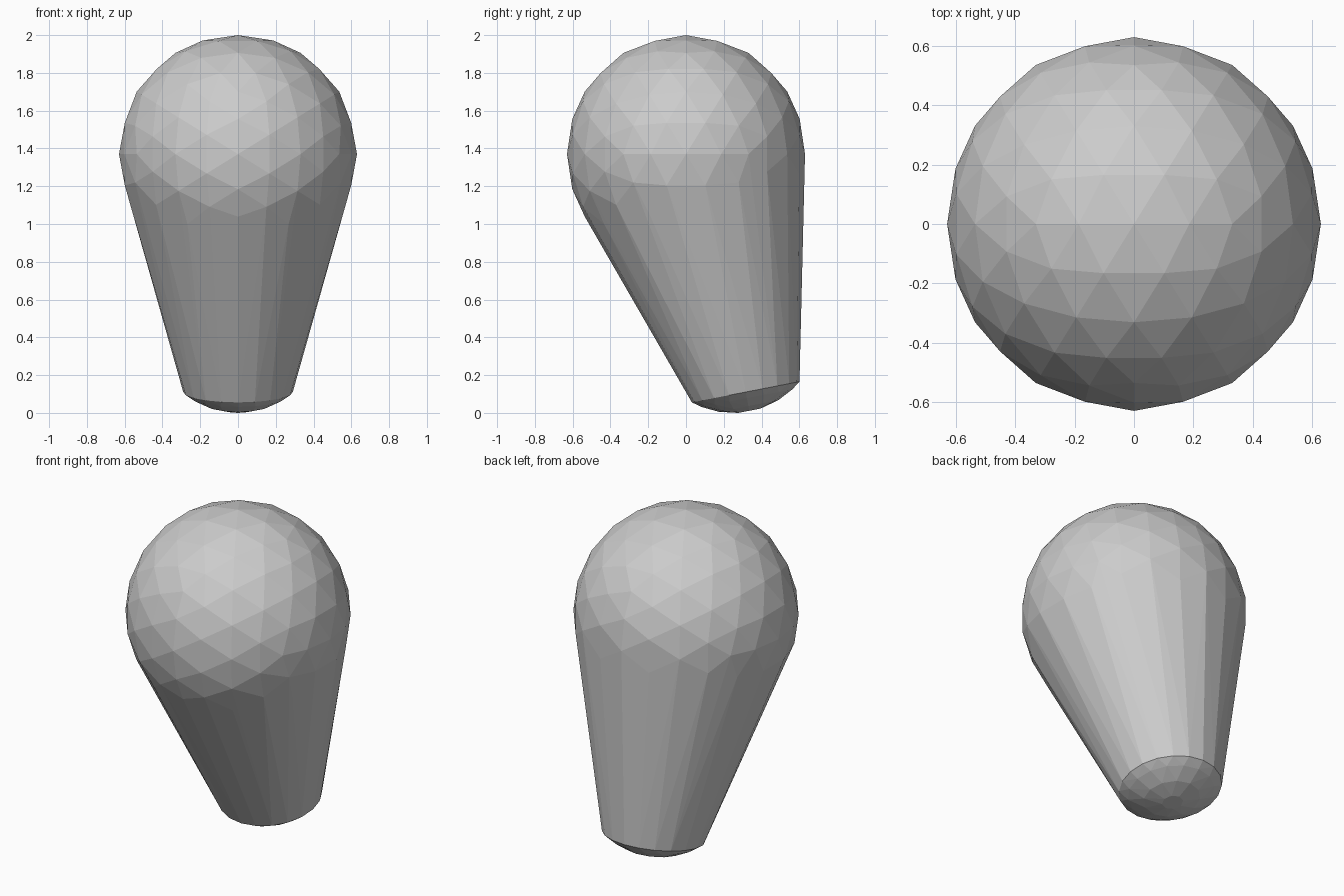
import bpy, bmesh, math
from mathutils import Vector, Matrix

if "Cube" in bpy.data.objects:
    bpy.data.objects.remove(bpy.data.objects["Cube"])

R = 0.63                      # big rounded head
HEAD = Vector((0, 0, 2 - R))
CAP_R, CAP_D = 0.29, 0.105    # shallow domed foot
FOOT = Vector((0, 0.316, 0.115))
TILT = math.atan2(0.11, 0.57)

bm = bmesh.new()

# Head: low-poly sphere turned so it is symmetric about all three axes
turn = Matrix.Translation(HEAD) @ Matrix.Rotation(-math.radians(31.717), 4, 'Y')
bmesh.ops.create_icosphere(bm, subdivisions=3, radius=R, matrix=turn)

# Foot: tilted spherical cap, made as rings of points
sphere_r = (CAP_R ** 2 + CAP_D ** 2) / (2 * CAP_D)
place = Matrix.Translation(FOOT) @ Matrix.Rotation(TILT, 4, 'X')
for r, count in ((CAP_R, 20), (0.245, 16), (0.16, 12), (0.06, 8)):
    z = (sphere_r - CAP_D) - math.sqrt(sphere_r ** 2 - r ** 2)
    for i in range(count):
        a = math.tau * i / count
        bm.verts.new(place @ Vector((r * math.cos(a), r * math.sin(a), z)))

# Skin: convex hull joins head and foot with a tapered body
hull = bmesh.ops.convex_hull(bm, input=bm.verts[:])
inner = {g for g in hull["geom_interior"] + hull["geom_unused"]
         if isinstance(g, bmesh.types.BMVert)}
bmesh.ops.delete(bm, geom=list(inner), context='VERTS')
bmesh.ops.delete(bm, geom=[v for v in bm.verts if not v.link_faces], context='VERTS')

# Drop any sphere faces left inside the body
def buried(f):
    c, n = f.calc_center_median(), f.normal
    d = [(v.co - c).dot(n) for v in bm.verts]
    return max(d) > 1e-3 and min(d) < -1e-3

bm.normal_update()
bmesh.ops.delete(bm, geom=[f for f in bm.faces if buried(f)], context='FACES')
bmesh.ops.recalc_face_normals(bm, faces=bm.faces[:])

# Rest on the ground
low = min(v.co.z for v in bm.verts)
for v in bm.verts:
    if v.co.z < 0.3:
        v.co.z -= low

mesh = bpy.data.meshes.new("tapered_knob")
bm.to_mesh(mesh)
bm.free()
bpy.context.collection.objects.link(bpy.data.objects.new("tapered_knob", mesh))
